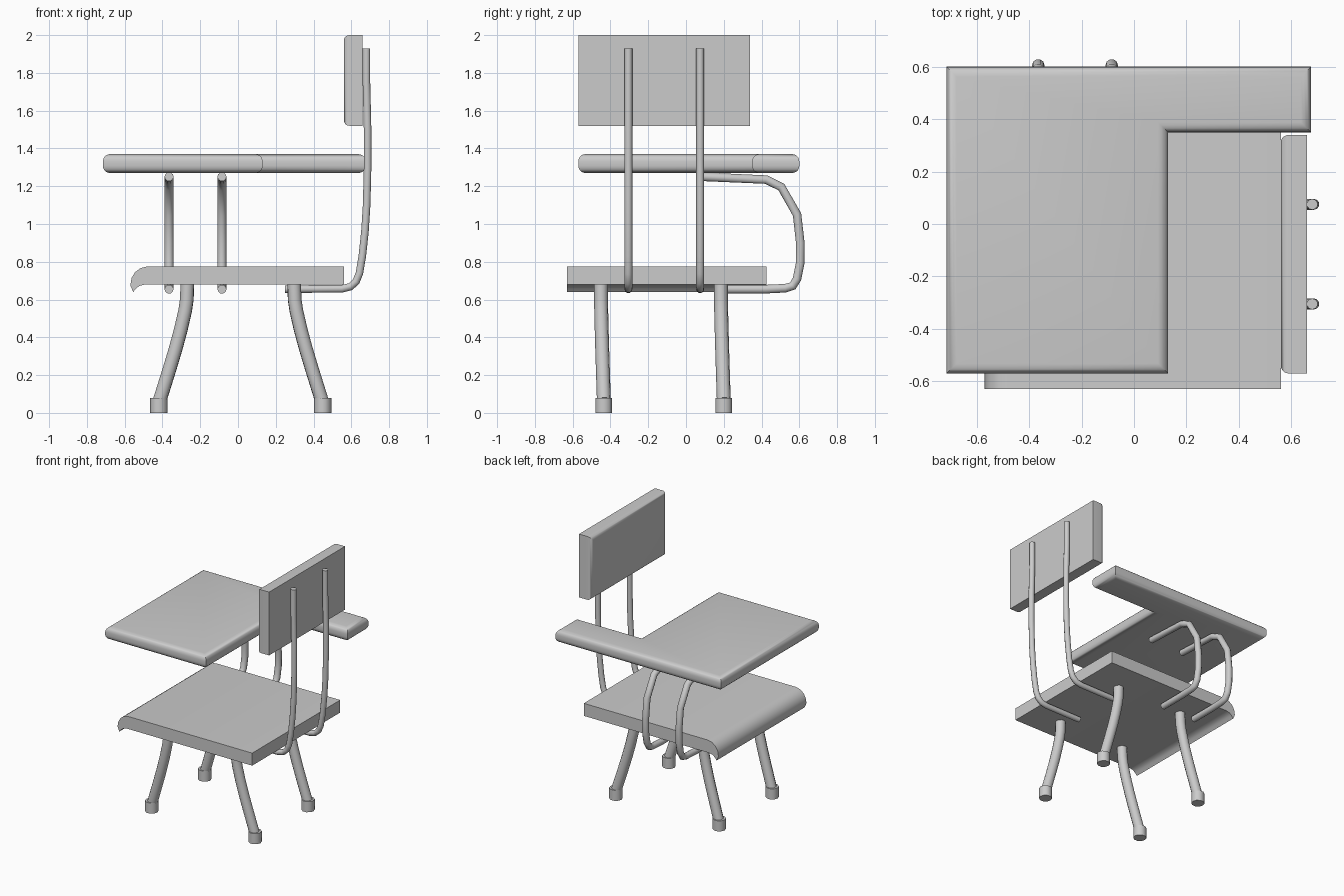
import bpy, bmesh
from mathutils import Vector

if "Cube" in bpy.data.objects:
    bpy.data.objects.remove(bpy.data.objects["Cube"])


def finish(obj, angle=0.7):
    bpy.ops.object.select_all(action='DESELECT')
    bpy.context.view_layer.objects.active = obj
    obj.select_set(True)
    if obj.type == 'CURVE':
        bpy.ops.object.convert(target='MESH')
    bpy.ops.object.shade_smooth_by_angle(angle=angle)


def prism(name, outline, extrude, bevel=0.0, pick=None):
    """Extrude a closed outline; optionally round the edges chosen by pick."""
    bm = bmesh.new()
    face = bm.faces.new([bm.verts.new(p) for p in outline])
    ext = bmesh.ops.extrude_face_region(bm, geom=[face])
    verts = [v for v in ext['geom'] if isinstance(v, bmesh.types.BMVert)]
    bmesh.ops.translate(bm, verts=verts, vec=Vector(extrude))
    bmesh.ops.recalc_face_normals(bm, faces=bm.faces[:])
    if bevel:
        edges = [e for e in bm.edges if pick(*[v.co for v in e.verts])]
        bmesh.ops.bevel(bm, geom=edges, offset=bevel, segments=5,
                        profile=0.5, affect='EDGES')
    mesh = bpy.data.meshes.new(name)
    bm.to_mesh(mesh)
    bm.free()
    obj = bpy.data.objects.new(name, mesh)
    bpy.context.collection.objects.link(obj)
    finish(obj)


def tube(name, points, radius):
    """Round capped tube through the points."""
    curve = bpy.data.curves.new(name, 'CURVE')
    curve.dimensions = '3D'
    curve.bevel_depth = radius
    curve.bevel_resolution = 3
    curve.use_fill_caps = True
    spline = curve.splines.new('POLY')
    spline.points.add(len(points) - 1)
    for sp, p in zip(spline.points, points):
        sp.co = (*p, 1)
    obj = bpy.data.objects.new(name, curve)
    bpy.context.collection.objects.link(obj)
    finish(obj)


# L-shaped desk top with rounded rims
plan = [(-.715, -.57), (.13, -.57), (.13, .35), (.675, .35), (.675, .60), (-.715, .60)]
prism("desk_top", [(x, y, 1.27) for x, y in plan], (0, 0, .10), .038,
      lambda a, b: abs(a.z - b.z) < .01)

# Seat with a curled front lip
profile = [(.56, .68), (.56, .775), (-.48, .775), (-.515, .767), (-.545, .745),
           (-.563, .715), (-.57, .675), (-.555, .64), (-.538, .66), (-.52, .673), (-.49, .68)]
prism("seat", [(x, -.63, z) for x, z in profile], (0, 1.055, 0))

# Backrest, rounded on the sitter's side
prism("backrest", [(.56, -.57, 1.52), (.56, .34, 1.52), (.56, .34, 2.0), (.56, -.57, 2.0)],
      (.10, 0, 0), .03, lambda a, b: a.x < .57 and b.x < .57)

# Rods holding the backrest
back_path = [(.25, .655), (.55, .657), (.595, .668), (.625, .695), (.643, .74), (.658, .83),
             (.672, .96), (.681, 1.1), (.686, 1.3), (.686, 1.5), (.68, 1.75), (.68, 1.93)]
for i, y in enumerate((-.305, .075)):
    tube(f"backrest_rod_{i + 1}", [(x, y, z) for x, z in back_path], .021)

# Bent rods holding the desk top
desk_path = [(.09, 1.25), (.425, 1.235), (.505, 1.195), (.588, 1.05), (.605, .90), (.604, .79),
             (.588, .71), (.565, .672), (.525, .66), (.42, .655), (.22, .655)]
for i, x in enumerate((-.365, -.085)):
    tube(f"desk_rod_{i + 1}", [(x, y, z) for y, z in desk_path], .024)

# Splayed legs with rubber feet
leg_path = [(0, .69), (.003, .60), (.012, .54), (.035, .44), (.062, .34), (.092, .24), (.145, .07)]
for side, x0 in ((-1, -.268), (1, .297)):
    for row, y0 in (("near", -.45), ("far", .185)):
        label = f"{'front' if side < 0 else 'back'}_{row}"
        tube(f"{label}_leg", [(x0 + side * dx, y0 + .015 * dx / .145, z)
                              for dx, z in leg_path], .037)
        foot = (x0 + side * .151, y0 + .015)
        tube(f"{label}_foot", [(*foot, 0), (*foot, .08)], .046)
